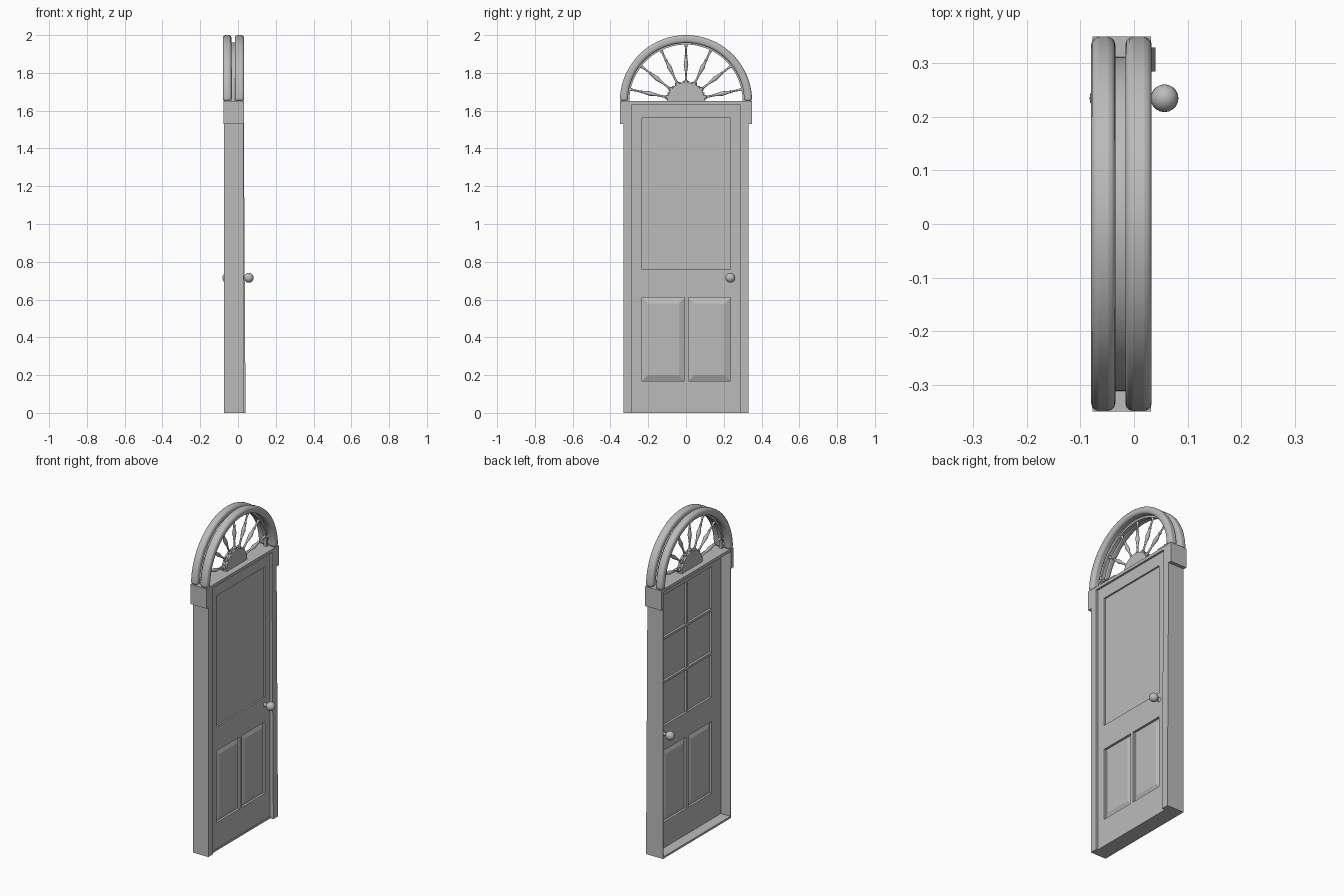
import bpy, bmesh, math
from mathutils import Matrix, Vector

old = bpy.data.objects.get("Cube")
if old:
    bpy.data.objects.remove(old, do_unlink=True)

paint = bpy.data.materials.new("plain grey")
paint.use_nodes = True
GREY = (0.5, 0.5, 0.5, 1)
paint.diffuse_color = GREY
paint.node_tree.nodes["Principled BSDF"].inputs["Base Color"].default_value = GREY

SPRING = 1.65           # height where the arch begins
BACK, FRONT = -0.075, 0.03
DOOR_BACK, DOOR_FRONT = -0.01, 0.018


def finish(name, bm, bevel=0, smooth=False):
    bmesh.ops.recalc_face_normals(bm, faces=bm.faces)
    mesh = bpy.data.meshes.new(name)
    bm.to_mesh(mesh)
    bm.free()
    mesh.materials.append(paint)
    obj = bpy.data.objects.new(name, mesh)
    bpy.context.collection.objects.link(obj)
    if bevel:
        mod = obj.modifiers.new("Rounded edges", 'BEVEL')
        mod.width, mod.segments = bevel, 3
    if smooth:
        bpy.ops.object.select_all(action='DESELECT')
        obj.select_set(True)
        bpy.context.view_layer.objects.active = obj
        bpy.ops.object.shade_smooth_by_angle(angle=math.radians(40))
    return obj


def add_box(bm, x0, x1, y0, y1, z0, z1):
    m = Matrix.Translation(((x0 + x1) / 2, (y0 + y1) / 2, (z0 + z1) / 2))
    m = m @ Matrix.Diagonal((x1 - x0, y1 - y0, z1 - z0, 1))
    return bmesh.ops.create_cube(bm, size=1, matrix=m)["verts"]


def boxes(name, *specs):
    bm = bmesh.new()
    for spec in specs:
        add_box(bm, *spec)
    return finish(name, bm)


def arch(name, x0, x1, r0, r1, bevel=0, steps=40):
    """Half ring standing on the spring line."""
    bm = bmesh.new()
    rows = []
    for i in range(steps + 1):
        a = math.pi * i / steps
        c, s = math.cos(a), math.sin(a)
        rows.append([bm.verts.new((x, r * c, SPRING + r * s))
                     for x, r in ((x0, r0), (x1, r0), (x1, r1), (x0, r1))])
    for p, q in zip(rows, rows[1:]):
        for k in range(4):
            n = (k + 1) % 4
            bm.faces.new((p[k], p[n], q[n], q[k]))
    bm.faces.new(rows[0])
    bm.faces.new(rows[-1])
    return finish(name, bm, bevel, True)


def lathe(bm, profile, start, direction, sides=12):
    """Turn (radius, distance) pairs about an axis."""
    turn = Vector(direction).to_track_quat('Z', 'Y').to_matrix().to_4x4()
    m = Matrix.Translation(start) @ turn
    rings = []
    for r, d in profile:
        rings.append([bm.verts.new(m @ Vector((r * math.cos(t), r * math.sin(t), d)))
                      for t in (math.tau * k / sides for k in range(sides))])
    for p, q in zip(rings, rings[1:]):
        for k in range(sides):
            n = (k + 1) % sides
            bm.faces.new((p[k], p[n], q[n], q[k]))
    bm.faces.new(rings[0])
    bm.faces.new(rings[-1])


# Frame: front casing, thin outer walls, header and sill
for side, label in ((1, "left"), (-1, "right")):
    bm = bmesh.new()
    y0, y1 = sorted((side * 0.285, side * 0.33))
    casing = add_box(bm, DOOR_BACK, FRONT, y0, y1, 0, SPRING)
    if side > 0:        # this casing leans out slightly at its foot
        for v in casing:
            if v.co.z < 0.01 and v.co.x > 0:
                v.co.x += 0.01
    y0, y1 = sorted((side * 0.324, side * 0.33))
    add_box(bm, BACK, DOOR_BACK, y0, y1, 0, SPRING)
    finish(label + "_jamb", bm)
    y0, y1 = sorted((side * 0.324, side * 0.35))
    boxes(label + "_arch_block", (-0.078, 0.032, y0, y1, 1.53, SPRING))
boxes("header", (BACK, FRONT, -0.33, 0.33, 1.632, SPRING))
boxes("sill", (BACK, 0.02, -0.325, 0.325, 0, 0.012))

# Door leaf: stiles and rails
d = (DOOR_BACK, DOOR_FRONT)
boxes("door_leaf",
      (*d, -0.285, -0.232, 0.012, 1.632), (*d, 0.235, 0.285, 0.012, 1.632),
      (*d, -0.232, 0.235, 1.56, 1.632), (*d, -0.232, 0.235, 0.61, 0.76),
      (*d, -0.232, 0.235, 0.012, 0.17), (*d, -0.008, 0.012, 0.17, 0.61))

# Raised lower panels with sloped borders on both sides
bm = bmesh.new()
mid = (DOOR_BACK + DOOR_FRONT) / 2
for y0, y1 in ((-0.232, -0.008), (0.012, 0.235)):
    for face_x in (DOOR_BACK + 0.002, DOOR_FRONT - 0.002):
        verts = add_box(bm, min(mid, face_x), max(mid, face_x), y0, y1, 0.17, 0.61)
        cy, cz = (y0 + y1) / 2, 0.39
        for v in verts:
            if abs(v.co.x - face_x) < 0.001:
                v.co.y -= math.copysign(0.03, v.co.y - cy)
                v.co.z -= math.copysign(0.03, v.co.z - cz)
finish("lower_panels", bm)

# Window pane and its glazing bars
boxes("window_pane", (0.004, 0.008, -0.232, 0.235, 0.76, 1.56))
bars = [(DOOR_BACK, 0.006, -0.005, 0.008, 0.76, 1.56)]
for i in (1, 2):
    z = 0.76 + 0.8 * i / 3
    bars.append((DOOR_BACK, 0.006, -0.232, 0.235, z - 0.007, z + 0.007))
boxes("glazing_bars", *bars)

# Door knobs
for name, x, sign in (("front_knob", DOOR_FRONT, 1), ("back_knob", DOOR_BACK, -1)):
    bm = bmesh.new()
    ball = Vector((sign * 0.057, 0.235, 0.715))
    bmesh.ops.create_uvsphere(bm, u_segments=20, v_segments=12, radius=0.026,
                              matrix=Matrix.Translation(ball))
    lathe(bm, ((0.014, 0), (0.009, 0.006), (0.009, 0.03)), (x, 0.235, 0.715), (sign, 0, 0))
    finish(name, bm, smooth=True)

# Arch: two rounded rims with a recessed band between
arch("front_rim", -0.016, 0.033, 0.308, 0.35, 0.014)
arch("back_rim", -0.08, -0.035, 0.308, 0.35, 0.014)
arch("middle_band", -0.036, -0.015, 0.3, 0.312)

# Sunburst: half-round hub and turned spokes
arch("fan_hub", -0.042, -0.008, 0.001, 0.1, 0.006, 24)
spoke = ((0.012, 0), (0.012, 0.012), (0.006, 0.018), (0.005, 0.05), (0.008, 0.075),
         (0.012, 0.1), (0.008, 0.125), (0.006, 0.14), (0.009, 0.145), (0.005, 0.152),
         (0.005, 0.18), (0.009, 0.21))
bm = bmesh.new()
for i in range(7):
    a = math.radians(12 + 26 * i)
    out = Vector((0, math.cos(a), math.sin(a)))
    lathe(bm, spoke, Vector((-0.025, 0, SPRING)) + out * 0.096, out)
finish("fan_spokes", bm, smooth=True)
# Small beads around the hub
bm = bmesh.new()
for i in range(14):
    a = math.radians(12 + 12 * i)
    spot = Vector((-0.025, 0.1 * math.cos(a), SPRING + 0.1 * math.sin(a)))
    bmesh.ops.create_uvsphere(bm, u_segments=10, v_segments=6, radius=0.008,
                              matrix=Matrix.Translation(spot))
finish("hub_beads", bm, smooth=True)
